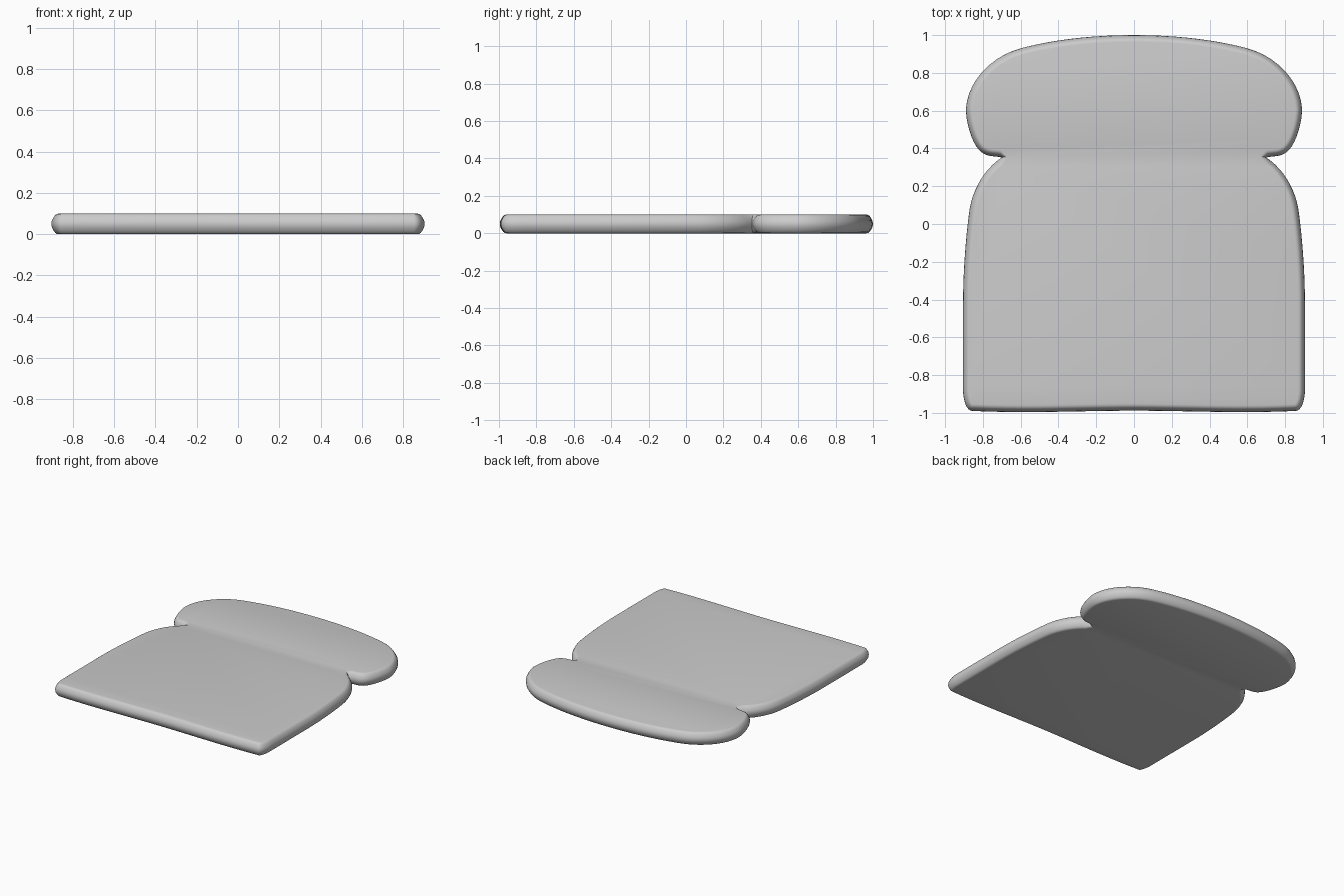
import bpy, bmesh
from mathutils import Vector
from mathutils.geometry import interpolate_bezier

if "Cube" in bpy.data.objects:
    bpy.data.objects.remove(bpy.data.objects["Cube"])

# Right half of the outline as bezier segments: start point, then handle, handle, end
start = (0, 1.0)
segments = [
    ((.25, 1.0), (.45, .97), (.60, .93)),
    ((.75, .89), (.88, .76), (.89, .61)),
    ((.89, .53), (.85, .39), (.79, .37)),
    ((.76, .355), (.73, .36), (.70, .352)),
    ((.78, .30), (.85, .20), (.87, .08)),
    ((.89, -.06), (.905, -.25), (.905, -.42)),
    ((.905, -.6), (.905, -.8), (.905, -.89)),
    ((.90, -.95), (.885, -.99), (.85, -.99)),
    ((.55, -1.003), (.35, -.99), (0, -.988)),
]
half = [Vector((*start, 0))]
for h1, h2, end in segments:
    pts = interpolate_bezier(half[-1], Vector((*h1, 0)), Vector((*h2, 0)), Vector((*end, 0)), 11)
    half += [Vector(p) for p in pts[1:]]
outline = half + [Vector((-p.x, p.y, 0)) for p in reversed(half[1:-1])]
n = len(outline)

# Inward direction at every outline point
inward = []
for i, p in enumerate(outline):
    t = (p - outline[i - 1]).normalized() + (outline[(i + 1) % n] - p).normalized()
    inward.append(Vector((t.y, -t.x, 0)).normalized())

# Crust section: height and inset, gently bulging with rounded rims
section = [(0, .036), (.002, .026), (.008, .018), (.018, .011), (.033, .003), (.05, 0),
           (.067, .003), (.082, .011), (.092, .018), (.098, .026), (.1, .036)]
bm = bmesh.new()
rings = [[bm.verts.new(p + d * inset + Vector((0, 0, z))) for p, d in zip(outline, inward)]
         for z, inset in section]
for a, b in zip(rings, rings[1:]):
    for i in range(n):
        j = (i + 1) % n
        bm.faces.new((a[i], a[j], b[j], b[i]))

# Flat bottom and top
bm.faces.new(rings[0])
bm.faces.new(rings[-1])
bmesh.ops.recalc_face_normals(bm, faces=bm.faces)
mesh = bpy.data.meshes.new("bread_slice")
bm.to_mesh(mesh)
bm.free()

bread = bpy.data.objects.new("bread_slice", mesh)
bpy.context.collection.objects.link(bread)
bpy.context.view_layer.objects.active = bread
bread.select_set(True)
bpy.ops.object.shade_smooth_by_angle(angle=0.8)
